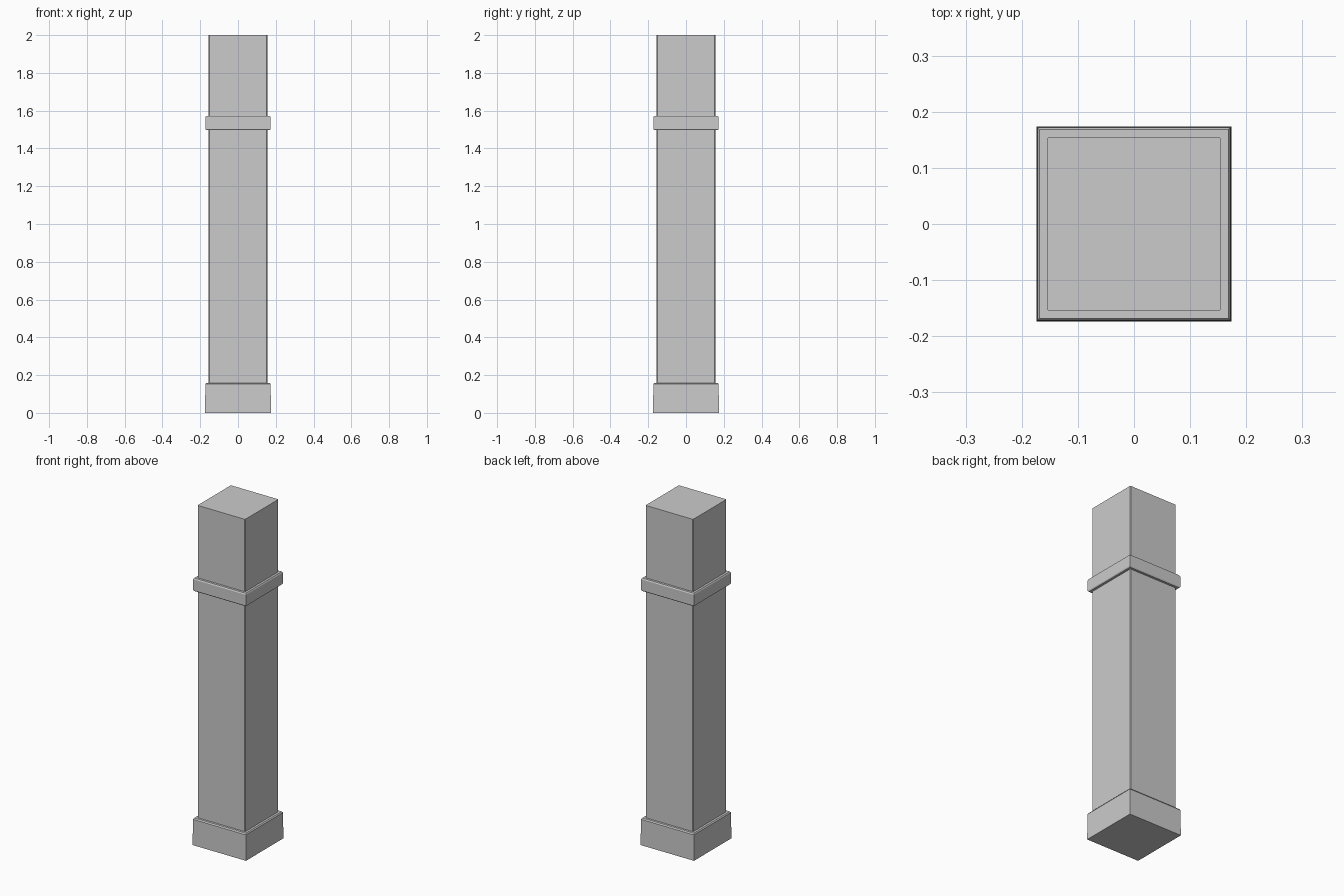
import bpy, bmesh

if "Cube" in bpy.data.objects:
    bpy.data.objects.remove(bpy.data.objects["Cube"])


def square_part(name, profile):
    """Stack square rings given as (half width, z) and cap both ends."""
    bm = bmesh.new()
    rings = []
    for h, z in profile:
        rings.append([bm.verts.new((x * h, y * h, z))
                      for x, y in ((-1, -1), (1, -1), (1, 1), (-1, 1))])
    for a, b in zip(rings, rings[1:]):
        for i in range(4):
            j = (i + 1) % 4
            bm.faces.new((a[i], a[j], b[j], b[i]))
    bm.faces.new(rings[0][::-1])
    bm.faces.new(rings[-1])
    mesh = bpy.data.meshes.new(name)
    bm.to_mesh(mesh)
    bm.free()
    obj = bpy.data.objects.new(name, mesh)
    bpy.context.collection.objects.link(obj)
    return obj


# Plinth with a softened top edge
square_part("base", [(0.174, 0), (0.173, 0.152), (0.168, 0.159)])

# Square shaft with slightly eased vertical corners
shaft = square_part("shaft", [(0.155, 0.15), (0.155, 2.0)])
bm = bmesh.new()
bm.from_mesh(shaft.data)
upright = [e for e in bm.edges if abs(e.verts[0].co.z - e.verts[1].co.z) > 1]
bmesh.ops.bevel(bm, geom=upright, offset=0.003, segments=1, affect='EDGES')
bm.to_mesh(shaft.data)
bm.free()

# Collar band with eased upper and lower edges
square_part("collar", [(0.168, 1.497), (0.172, 1.503),
                       (0.172, 1.566), (0.168, 1.573)])
